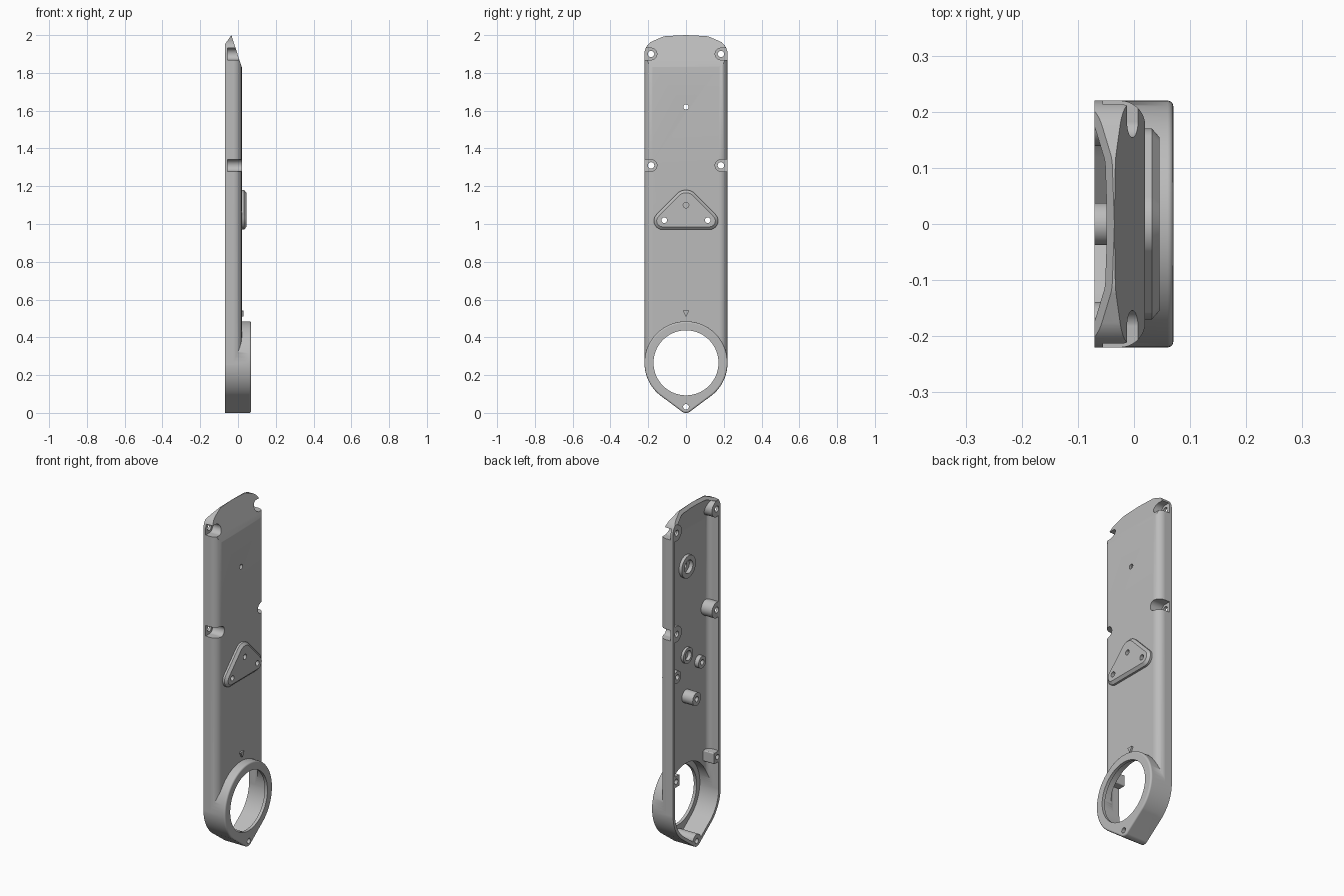
import bpy, bmesh
from math import pi, cos, sin, radians

cube = bpy.data.objects.get("Cube")
if cube:
    bpy.data.objects.remove(cube, do_unlink=True)

grey = bpy.data.materials.new("satin grey")
grey.use_nodes = True
colour = (0.5, 0.5, 0.5, 1)
grey.diffuse_color = colour
grey.node_tree.nodes["Principled BSDF"].inputs["Base Color"].default_value = colour

BACK, FACE, TOP = -0.07, 0.02, 0.07      # open rim, flat face, collar face


def new_object(name, bm):
    bmesh.ops.recalc_face_normals(bm, faces=bm.faces)
    mesh = bpy.data.meshes.new(name)
    bm.to_mesh(mesh)
    bm.free()
    mesh.materials.append(grey)
    ob = bpy.data.objects.new(name, mesh)
    bpy.context.collection.objects.link(ob)
    return ob


def loft(name, circles, layers, n=96):
    """Hull of (y, z, radius) circles, stacked along x as (x, inset) layers."""
    bm = bmesh.new()
    rings = []
    for x, inset in layers:
        ring = []
        for i in range(n):
            a = (i + 0.5) * 2 * pi / n
            y, z, r = max(circles, key=lambda c: c[0] * cos(a) + c[1] * sin(a) + c[2])
            ring.append(bm.verts.new((x, y + (r - inset) * cos(a), z + (r - inset) * sin(a))))
        rings.append(ring)
    for low, high in zip(rings, rings[1:]):
        for i in range(n):
            j = (i + 1) % n
            bm.faces.new((low[i], low[j], high[j], high[i]))
    bm.faces.new(rings[0])
    bm.faces.new(rings[-1])
    return new_object(name, bm)


def wedge(points):
    """Prism across the width from (x, z) points."""
    bm = bmesh.new()
    face = bm.faces.new([bm.verts.new((x, -0.5, z)) for x, z in points])
    out = bmesh.ops.extrude_face_region(bm, geom=[face])["geom"]
    bmesh.ops.translate(bm, vec=(0, 1, 0),
                        verts=[v for v in out if isinstance(v, bmesh.types.BMVert)])
    return new_object("cutter", bm)


def pin(y, z, r, x0, x1=0.3):
    return loft("cutter", [(y, z, r)], [(x0, 0), (x1, 0)], 32)


def combine(target, tool, operation="DIFFERENCE", keep=False):
    mod = target.modifiers.new("cut", "BOOLEAN")
    mod.operation, mod.object, mod.solver = operation, tool, "EXACT"
    bpy.context.view_layer.objects.active = target
    bpy.ops.object.modifier_apply(modifier=mod.name)
    if not keep:
        bpy.data.objects.remove(tool, do_unlink=True)


def rounded(x0, x1, radius, inset=0, steps=9):
    """Layers of a straight wall ending in a quarter-round edge."""
    arc = [(x1 - radius + radius * sin(k * pi / 2 / steps),
            inset + radius * (1 - cos(k * pi / 2 / steps))) for k in range(steps + 1)]
    return [(x0, inset)] + arc


def slope(shift=0):
    return wedge([(0.075 + shift, 1.66), (-0.035 + shift, 2.0),
                  (-0.035 + shift, 2.3), (0.4, 2.3), (0.4, 1.66)])


# Outlines
long_outline = [(0, 0.265, 0.22), (0, 1.93, 0.07)]
for s in (-1, 1):
    long_outline += [(s * 0.145, 1.9, 0.075), (s * 0.1, 1.925, 0.07)]
collar_outline = [(0, 0.265, 0.22), (0, 0.036, 0.036)]
screw_spots = [(s * 0.185, z) for s in (-1, 1) for z in (1.31, 1.9)]
plate_holes = [(0, 1.1), (-0.115, 1.02), (0.115, 1.02)]

# Outer housing with collar and sloped end
shell = loft("housing_shell", long_outline, rounded(BACK, FACE, 0.045))
combine(shell, slope())
combine(shell, loft("collar", collar_outline, rounded(BACK, TOP, 0.01, 0, 4)), "UNION")
combine(shell, wedge([(-0.14, 1.85), (0, 2.05), (0, 2.3), (-0.4, 2.3), (-0.4, 1.85)]))

# Hollow interior, leaving the bosses standing
cavity = loft("cavity", long_outline, rounded(-0.2, 0, 0.03, 0.018))
combine(cavity, slope(-0.02))
combine(cavity, loft("collar_cavity", collar_outline, [(-0.2, 0.018), (0.052, 0.018)]), "UNION")
for y, z in screw_spots:
    combine(cavity, pin(y, z, 0.046, -0.3))
for s in (-1, 1):
    corners = [(s * y, z, 0.006) for y in (0.165, 0.25) for z in (0.424, 0.476)]
    combine(cavity, loft("cutter", corners, [(-0.3, 0), (0.01, 0)], 32))
    combine(cavity, pin(s * 0.115, 1.02, 0.035, -0.025))
combine(cavity, pin(0, 0.034, 0.037, -0.3))
combine(cavity, pin(0, 0.86, 0.038, -0.3))
combine(cavity, pin(0, 1.1, 0.045, -0.015))
combine(cavity, pin(0, 1.62, 0.065, -0.018))
combine(shell, cavity)

# Collar opening
combine(shell, loft("cutter", [(0, 0.265, 0.172)], [(-0.3, 0), (0.3, 0)]))

# Side screw pockets and holes
for y, z in screw_spots:
    side = 1 if y > 0 else -1
    combine(shell, loft("cutter", [(y, z, 0.031), (side * 0.4, z, 0.031)],
                        [(-0.055, 0), (0.3, 0)], 32))
    combine(shell, pin(y, z, 0.017, -0.3))
combine(shell, pin(0, 0.032, 0.015, -0.3))
combine(shell, pin(0, 1.62, 0.014, -0.3))

# Blind holes and recesses opening inward
for y, z, r, depth in [(0, 0.86, 0.015, -0.01), (0.19, 0.45, 0.015, -0.02),
                       (-0.19, 0.45, 0.015, -0.02), (0, 1.62, 0.038, 0.005),
                       (0, 1.1, 0.028, 0.005)]:
    combine(shell, pin(y, z, r, -0.3, depth))

# Raised triangular mounting plate
plate = loft("mounting_plate", [(0, 1.11, 0.07), (-0.123, 1.017, 0.047), (0.123, 1.017, 0.047)],
             [(0.015, 0), (0.032, 0), (0.045, 0.015)])
for y, z in plate_holes:
    hole = pin(y, z, 0.015, -0.3)
    combine(shell, hole, keep=True)
    combine(plate, hole)

# Small raised pointer above the collar
pointer = loft("pointer_mark", [(-0.014, 0.54, 0.002), (0.014, 0.54, 0.002), (0, 0.512, 0.002)],
               [(0.015, 0), (0.03, 0)], 24)

# Shading
for ob in (shell, plate, pointer):
    bpy.ops.object.select_all(action="DESELECT")
    ob.select_set(True)
    bpy.context.view_layer.objects.active = ob
    bpy.ops.object.shade_smooth_by_angle(angle=radians(30))
    ob.modifiers.new("even_normals", "WEIGHTED_NORMAL").keep_sharp = True
